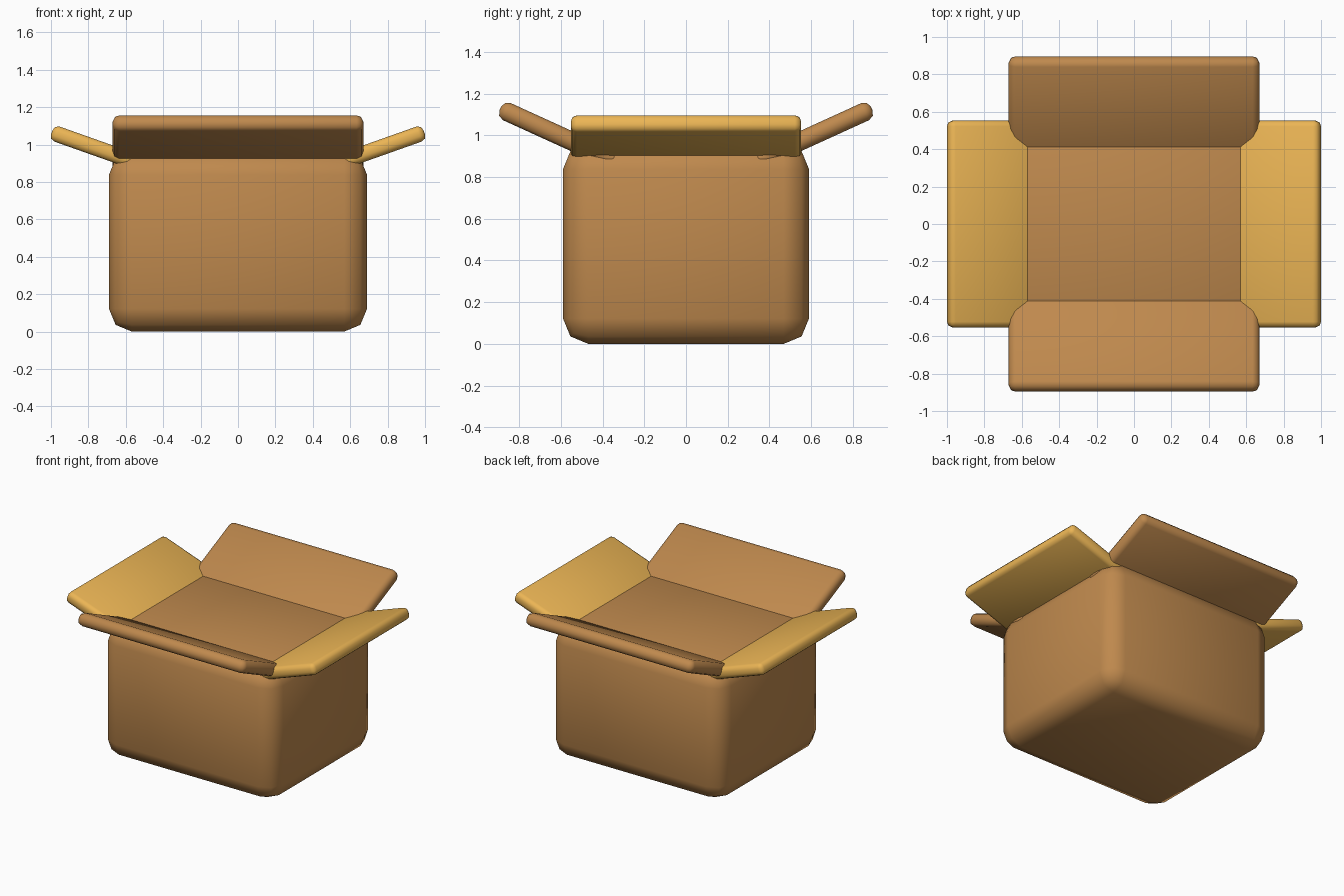
import bpy, bmesh
from math import radians, cos, sin
from mathutils import Matrix, Vector

if "Cube" in bpy.data.objects:
    bpy.data.objects.remove(bpy.data.objects["Cube"])


def material(name, color):
    m = bpy.data.materials.new(name)
    m.diffuse_color = (*color, 1)
    m.use_nodes = True
    m.node_tree.nodes["Principled BSDF"].inputs["Base Color"].default_value = m.diffuse_color
    return m


BROWN = material("brown_cardboard", (0.52, 0.25, 0.075))
YELLOW = material("yellow_cardboard", (0.83, 0.46, 0.09))


def rounded_box(name, size, bevel, mat, matrix):
    bm = bmesh.new()
    bmesh.ops.create_cube(bm, size=1)
    bmesh.ops.scale(bm, vec=size, verts=bm.verts)
    bmesh.ops.bevel(bm, geom=bm.edges[:], offset=bevel, segments=2,
                    profile=0.5, affect='EDGES')
    for f in bm.faces:
        f.smooth = True
    bm.transform(matrix)
    mesh = bpy.data.meshes.new(name)
    bm.to_mesh(mesh)
    bm.free()
    mesh.materials.append(mat)
    obj = bpy.data.objects.new(name, mesh)
    bpy.context.collection.objects.link(obj)
    return obj


def flap(name, turn, hinge, angle, reach, width, thick, bevel, mat):
    # The upper face leaves the box top at distance `hinge` and tilts upward
    root = 0.12
    a = radians(angle)
    along, normal = Vector((cos(a), 0, sin(a))), Vector((-sin(a), 0, cos(a)))
    centre = (Vector((hinge, 0, TOP)) + along * (reach - root) / 2
              - normal * thick / 2)
    matrix = (Matrix.Rotation(radians(turn), 4, 'Z')
              @ Matrix.Translation(centre) @ Matrix.Rotation(-a, 4, 'Y'))
    rounded_box(name, (reach + root, width, thick), bevel, mat, matrix)


# Solid body with soft edges
TOP = 0.96
rounded_box("box_body", (1.38, 1.18, TOP), 0.122, BROWN,
            Matrix.Translation((0, 0, TOP / 2)))

# Four open flaps
for name, turn in (("right_flap", 0), ("left_flap", 180)):
    flap(name, turn, 0.57, 19.5, 0.4365, 1.105, 0.085, 0.03, YELLOW)
for name, turn in (("back_flap", 90), ("front_flap", 270)):
    flap(name, turn, 0.413, 24.5, 0.505, 1.34, 0.09, 0.036, BROWN)
